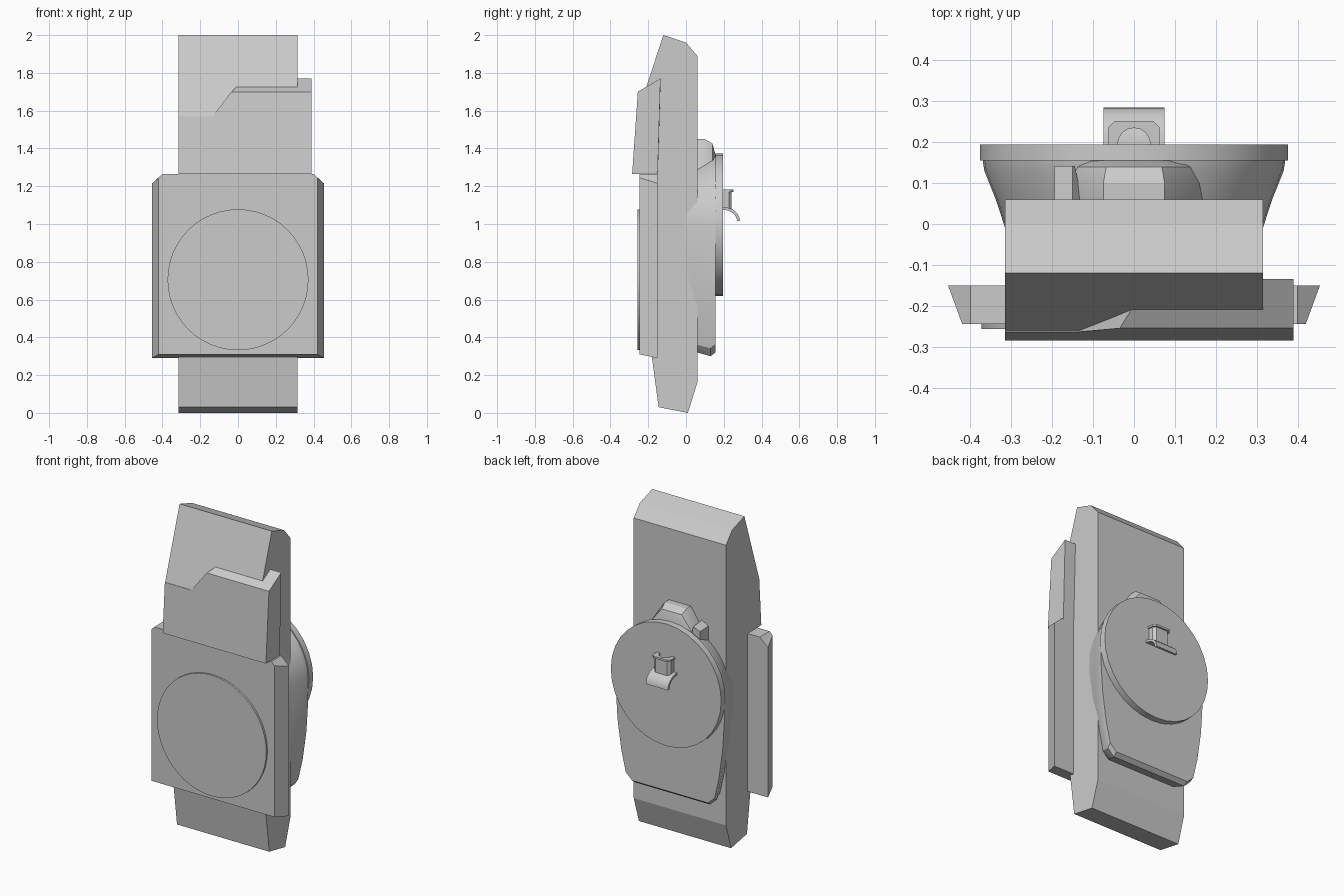
import bpy, bmesh
from math import sin, cos, pi, radians

if "Cube" in bpy.data.objects:
    bpy.data.objects.remove(bpy.data.objects["Cube"])


def loft(name, sections, smooth=False):
    """Skin equal-length loops of 3D points and cap both ends."""
    bm = bmesh.new()
    rings = [[bm.verts.new(p) for p in s] for s in sections]
    n = len(rings[0])
    for a, b in zip(rings, rings[1:]):
        for i in range(n):
            j = (i + 1) % n
            bm.faces.new((a[i], a[j], b[j], b[i]))
    bm.faces.new(rings[0])
    bm.faces.new(rings[-1])
    bmesh.ops.recalc_face_normals(bm, faces=bm.faces)
    mesh = bpy.data.meshes.new(name)
    bm.to_mesh(mesh)
    bm.free()
    ob = bpy.data.objects.new(name, mesh)
    bpy.context.collection.objects.link(ob)
    if smooth:
        bpy.ops.object.select_all(action='DESELECT')
        bpy.context.view_layer.objects.active = ob
        ob.select_set(True)
        bpy.ops.object.shade_smooth_by_angle(angle=radians(30))
    return ob


def side_prism(name, profile, x0, x1, smooth=False):
    return loft(name, [[(x, y, z) for y, z in profile] for x in (x0, x1)], smooth)


def flat_prism(name, profile, z0, z1):
    return loft(name, [[(x, y, z) for x, y in profile] for z in (z0, z1)])


def mirrored(right):
    return right + [(-x, z) for x, z in reversed(right)]


def at_y(outline, y):
    return [(x, y, z) for x, z in outline]


def disc(name, cz, r, y0, y1, n):
    ring = [(r * cos(2 * pi * i / n), cz + r * sin(2 * pi * i / n)) for i in range(n)]
    return loft(name, [at_y(ring, y0), at_y(ring, y1)], True)


# Main slab with sloped ends
side_prism("main_body", [(-.12, 2), (0, 1.96), (.06, 1.89), (.06, .16), (.01, 0),
                         (-.145, .03), (-.18, .29), (-.2, .4), (-.2, 1.265),
                         (-.285, 1.265), (-.261, 1.57)], -.315, .315)

# Stepped raised panel on the upper front
front = [(-.315, 1.265), (.39, 1.265), (.39, 1.7), (-.035, 1.7), (-.135, 1.57), (-.315, 1.57)]
face = [(x, -.285 + (z - 1.265) * .069, z) for x, z in front]
back = [(x, -.15 if z < 1.3 else -.135, z + (.07 if z > 1.6 else 0)) for x, z in front]
back[3] = (.04, -.135, 1.77)
back[4] = (-.08, -.135, 1.6)
loft("upper_panel", [face, back])

# Front plate with bevelled edges and its round cover
loft("front_plate", [
    at_y(mirrored([(.455, .29), (.455, 1.215), (.4, 1.265)]), -.15),
    at_y(mirrored([(.42, .31), (.42, 1.245), (.4, 1.265)]), -.245)])
disc("front_cover", .705, .373, -.24, -.257, 48)


# Rear housing: round top tapering to a narrow foot
def housing_outline(r, foot):
    arc = [(r * cos(a), .995 + r * sin(a)) for a in [pi / 2 * i / 10 for i in range(10, -1, -1)]]
    low = [(r * k, foot + h * (.995 - foot))
           for k, h in ((1, .78), (.97, .52), (.9, .25), (.82, .06), (.7, 0))]
    right = arc[1:] + low
    return [arc[0]] + right + [(-x, z) for x, z in reversed(right)]


loft("rear_housing", [at_y(housing_outline(r, f), y) for y, r, f in
     ((-.02, .312, .42), (.06, .338, .32), (.13, .366, .30), (.155, .37, .32))], True)
disc("rear_disc", .995, .377, .155, .195, 32)

# Hump and small knob on top of the housing
loft("top_hump", [at_y(mirrored([(w * 2.4, 1.25), (w * 2, 1.34), (w, z)]), y)
     for y, w, z in ((.05, .075, 1.45), (.1, .075, 1.45), (.14, .068, 1.425), (.155, .055, 1.37))], True)
loft("side_knob", [at_y([(-.195, 1.25), (-.195, 1.36), (-.15, 1.385), (-.125, 1.36), (-.125, 1.25)], .05),
                   at_y([(-.195, 1.25), (-.195, 1.355), (-.15, 1.375), (-.145, 1.355), (-.145, 1.25)], .142)])

# Rear clip: notched post, rim and curled lip


def notch_outline(w, y):
    hollow = [(.04 * cos(a), .195 + .04 * sin(a)) for a in [pi * i / 8 for i in range(9)]]
    return hollow + [(-w, .195), (-w, y - .015), (-w + .015, y), (w - .015, y), (w, y - .015), (w, .195)]


flat_prism("clip_post", notch_outline(.055, .242), 1.08, 1.172)
flat_prism("clip_rim", notch_outline(.062, .252), 1.17, 1.182)
curl = [pi / 2 * (1 - i / 8) for i in range(9)]
lip = [(.195 + .09 * cos(a), 1.015 + .075 * sin(a)) for a in curl]
lip += [(.195 + .075 * cos(a), 1.015 + .06 * sin(a)) for a in reversed(curl)]
side_prism("clip_lip", lip, -.075, .075, True)
